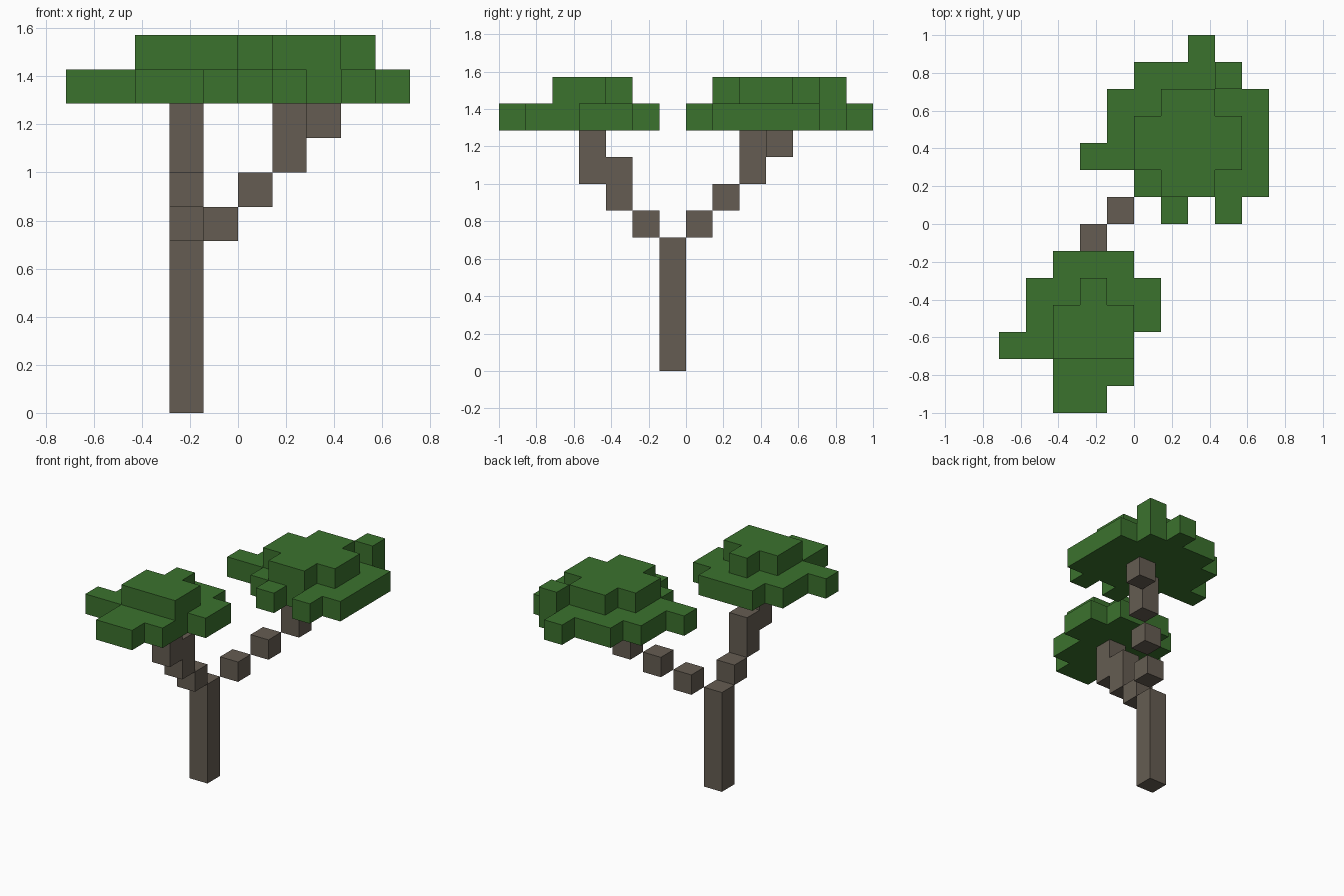
import bpy
import bmesh
from mathutils import Vector

UNIT = 1 / 7  # edge length of one block

cube = bpy.data.objects.get("Cube")
if cube:
    bpy.data.objects.remove(cube, do_unlink=True)


def make_material(name, rgb):
    mat = bpy.data.materials.new(name)
    mat.use_nodes = True
    mat.diffuse_color = (*rgb, 1)
    mat.node_tree.nodes["Principled BSDF"].inputs["Base Color"].default_value = (*rgb, 1)
    return mat


def box(xs, ys, zs):
    """All block cells within three half-open ranges."""
    return {(x, y, z) for x in range(*xs) for y in range(*ys) for z in range(*zs)}


def layer(rows, z):
    """One block-thick layer from rows of (y start, y end, x start, x end)."""
    cells = set()
    for y0, y1, x0, x1 in rows:
        cells |= box((x0, x1), (y0, y1), (z, z + 1))
    return cells


def build_blocks(name, cells, mat):
    """Skin a set of cells, keeping only the exposed faces."""
    bm = bmesh.new()
    verts = {}

    def vert(p):
        key = tuple(round(c) for c in p)
        if key not in verts:
            verts[key] = bm.verts.new(Vector(key) * UNIT)
        return verts[key]

    for cell in cells:
        base = Vector(cell)
        for axis in range(3):
            for side in (0, 1):
                step = Vector((0, 0, 0))
                step[axis] = 1
                beside = base + step * (2 * side - 1)
                if tuple(round(c) for c in beside) in cells:
                    continue
                u, v = Vector((0, 0, 0)), Vector((0, 0, 0))
                u[(axis + 1) % 3] = 1
                v[(axis + 2) % 3] = 1
                start = base + step * side
                corners = [start, start + u, start + u + v, start + v]
                if not side:
                    corners.reverse()
                bm.faces.new([vert(c) for c in corners])

    # Merge the coplanar squares into large flat faces
    bmesh.ops.dissolve_limit(bm, angle_limit=0.01, verts=bm.verts[:], edges=bm.edges[:])
    mesh = bpy.data.meshes.new(name)
    bm.to_mesh(mesh)
    bm.free()
    mesh.materials.append(mat)
    obj = bpy.data.objects.new(name, mesh)
    bpy.context.collection.objects.link(obj)
    return obj


bark = make_material("bark_brown", (0.130, 0.108, 0.084))
leaf = make_material("leaf_green", (0.044, 0.168, 0.027))

# Trunk
build_blocks("trunk", box((-2, -1), (-1, 0), (0, 5)), bark)

# Front branch: overlapping steps rising straight forward
front_branch = set()
for y, z0, z1 in ((-2, 5, 6), (-3, 6, 8), (-4, 7, 9)):
    front_branch |= box((-2, -1), (y, y + 1), (z0, z1))
build_blocks("front_branch", front_branch, bark)

# Back branch: steps rising diagonally
back_branch = set()
for i, (z0, z1) in enumerate(((5, 6), (6, 7), (7, 9), (8, 9))):
    back_branch |= box((i - 1, i), (i, i + 1), (z0, z1))
build_blocks("back_branch", back_branch, bark)

# Front canopy: wide lower layer and small crown
front_lower = [(-7, -6, -3, -1), (-6, -5, -3, 0), (-5, -4, -5, 0),
               (-4, -2, -4, 1), (-2, -1, -3, 0)]
front_upper = [(-5, -3, -3, 0), (-3, -2, -2, -1)]
build_blocks("front_canopy", layer(front_lower, 9) | layer(front_upper, 10), leaf)

# Back canopy: wide lower layer and crown with one outlying block
back_lower = [(0, 1, 1, 2), (0, 1, 3, 4), (1, 2, 0, 5), (2, 3, -2, 5),
              (3, 5, -1, 5), (5, 6, 0, 4), (6, 7, 2, 3)]
back_upper = [(1, 2, 1, 3), (2, 4, 0, 4), (4, 5, 1, 3), (5, 6, 3, 4)]
build_blocks("back_canopy", layer(back_lower, 9) | layer(back_upper, 10), leaf)
